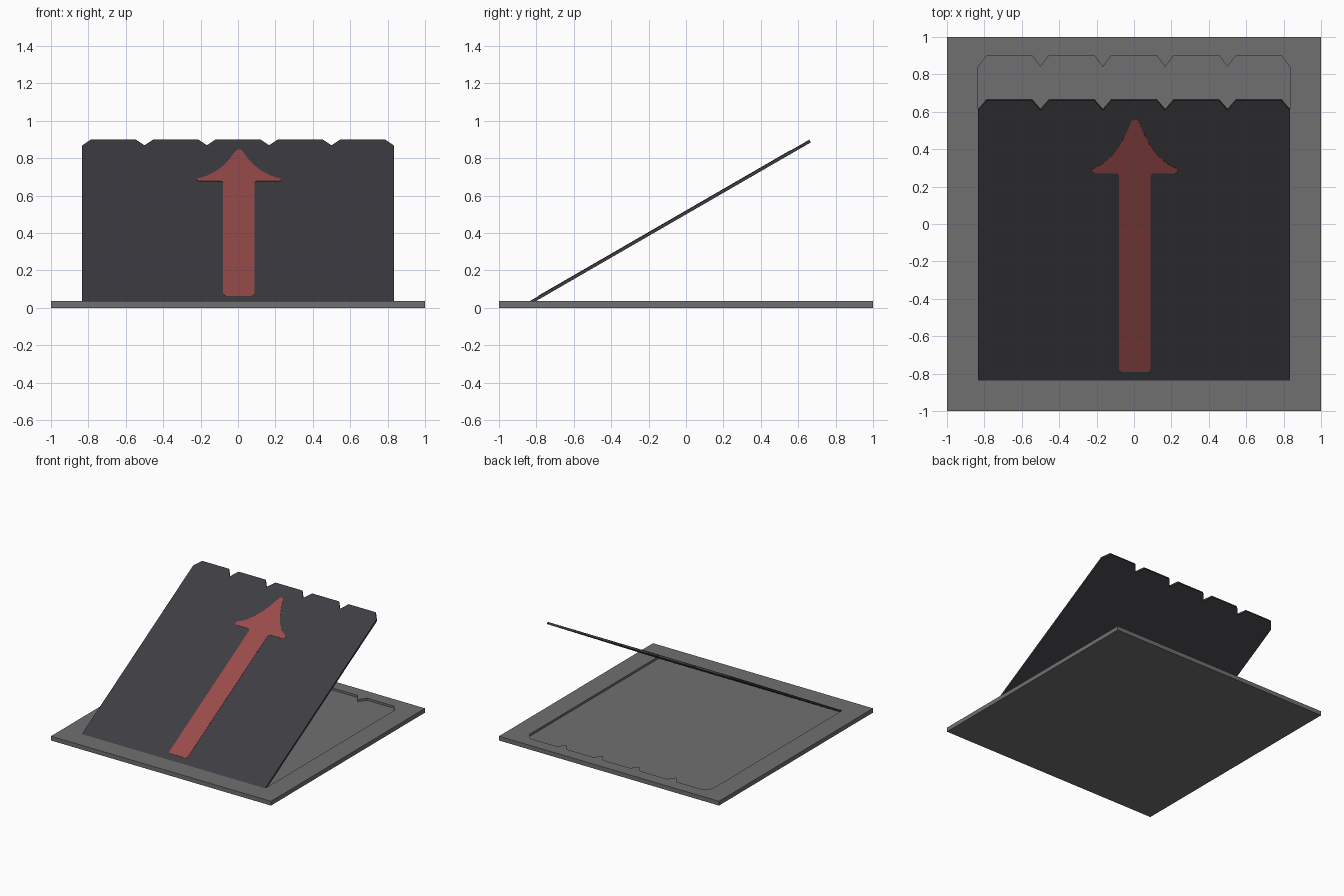
import bpy, bmesh, math
from mathutils import Matrix

if "Cube" in bpy.data.objects:
    bpy.data.objects.remove(bpy.data.objects["Cube"])

HALF, LENGTH = 0.833, 1.735      # panel half width and length
BASE_H, FLOOR = 0.035, 0.017     # base height and recess floor
THICK = 0.0165                   # panel thickness
HINGE_Y = -0.835


def material(name, rgb):
    m = bpy.data.materials.new(name)
    m.diffuse_color = (*rgb, 1)
    m.use_nodes = True
    m.node_tree.nodes["Principled BSDF"].inputs["Base Color"].default_value = m.diffuse_color
    return m


def prism(name, outline, z0, z1, mat):
    """Extrude a flat outline from z0 to z1."""
    bm = bmesh.new()
    face = bm.faces.new([bm.verts.new((x, y, z0)) for x, y in outline])
    out = bmesh.ops.extrude_face_region(bm, geom=[face])
    verts = [v for v in out["geom"] if isinstance(v, bmesh.types.BMVert)]
    bmesh.ops.translate(bm, vec=(0, 0, z1 - z0), verts=verts)
    bmesh.ops.recalc_face_normals(bm, faces=bm.faces)
    mesh = bpy.data.meshes.new(name)
    bm.to_mesh(mesh)
    bm.free()
    mesh.materials.append(mat)
    obj = bpy.data.objects.new(name, mesh)
    bpy.context.collection.objects.link(obj)
    return obj


grey = material("base grey", (0.162, 0.162, 0.164))
dark = material("panel charcoal", (0.046, 0.046, 0.055))
red = material("arrow red", (0.32, 0.069, 0.069))

# Panel outline: chamfered corners and four V notches on the far edge
notch_w, notch_d = 0.045, 0.06
panel_shape = [(-HALF, 0), (HALF, 0), (HALF, LENGTH - notch_d), (HALF - notch_w, LENGTH)]
for cx in (0.5, 1 / 6, -1 / 6, -0.5):
    panel_shape += [(cx + notch_w, LENGTH), (cx, LENGTH - notch_d), (cx - notch_w, LENGTH)]
panel_shape += [(-HALF + notch_w, LENGTH), (-HALF, LENGTH - notch_d)]

# Base plate with a matching recess
base = prism("base_plate", [(-1, -1), (1, -1), (1, 1), (-1, 1)], 0, BASE_H, grey)
cutter = prism("recess_cutter", [(x, y + HINGE_Y) for x, y in panel_shape], FLOOR, 0.1, grey)
cutter.hide_render = True
cut = base.modifiers.new("recess", 'BOOLEAN')
cut.operation = 'DIFFERENCE'
cut.solver = 'EXACT'
cut.object = cutter
bpy.context.view_layer.objects.active = base
bpy.ops.object.modifier_apply(modifier=cut.name)
bpy.data.objects.remove(cutter)

# Tilted launch panel, hinged at the front of the recess
tilt = Matrix.Translation((0, HINGE_Y, FLOOR)) @ Matrix.Rotation(math.radians(30), 4, 'X')
panel = prism("tilted_panel", panel_shape, 0, THICK, dark)
panel.data.transform(tilt)

# Painted arrow: right half outline mirrored around its centre line
half = [(0.072, 0.062), (0.084, 0.078), (0.084, 1.275), (0.095, 1.288),
        (0.212, 1.288), (0.23, 1.305), (0.222, 1.316), (0.17, 1.348), (0.12, 1.40),
        (0.08, 1.462), (0.048, 1.532), (0.022, 1.602), (0.01, 1.624)]
cx = 0.005
arrow_shape = [(cx + x, y) for x, y in half] + [(cx - x, y) for x, y in reversed(half)]
arrow = prism("arrow_marking", arrow_shape, THICK - 0.001, THICK + 0.002, red)
arrow.data.transform(tilt)
